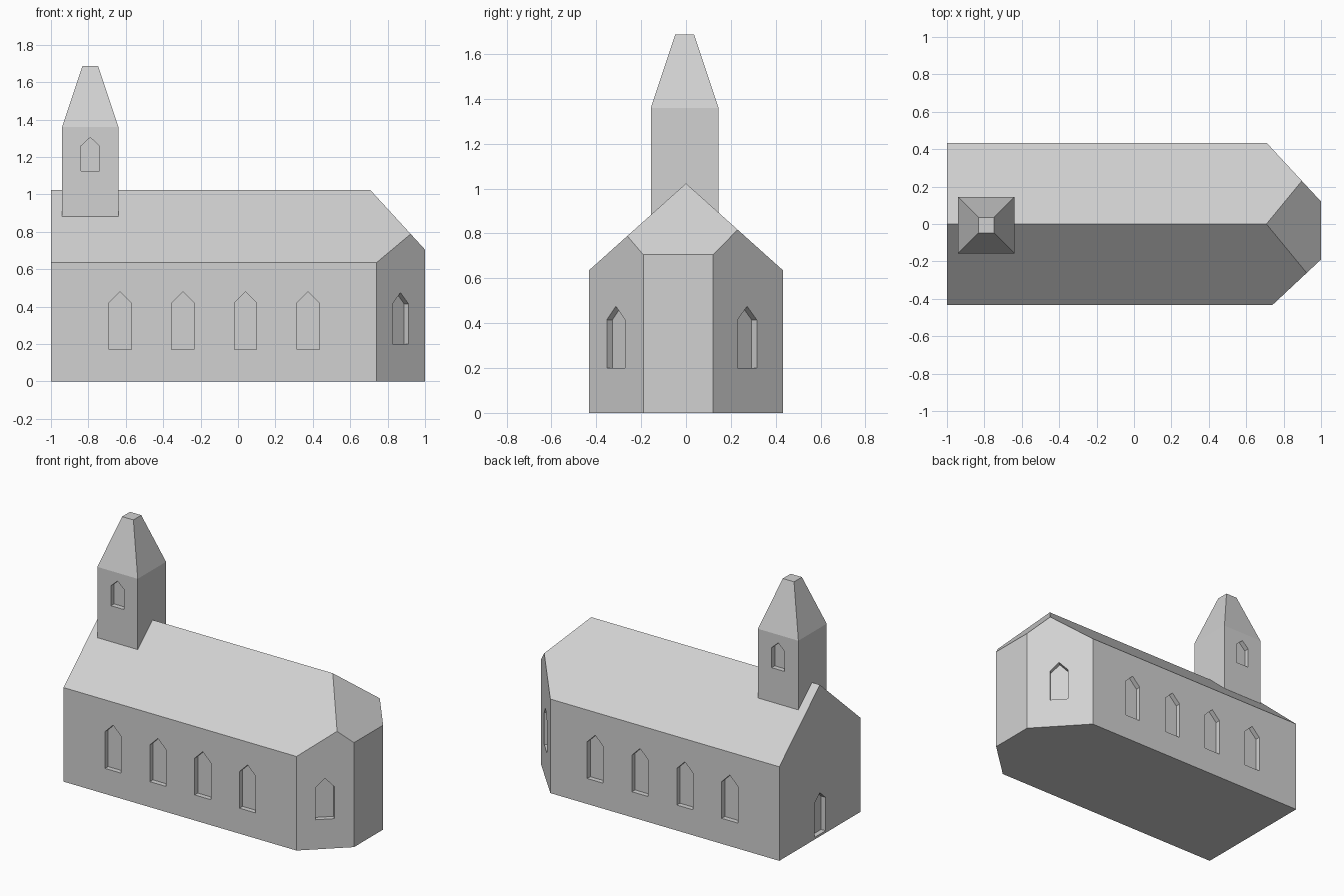
import bpy, bmesh
from mathutils import Vector

if "Cube" in bpy.data.objects:
    bpy.data.objects.remove(bpy.data.objects["Cube"])

stone = bpy.data.materials.new("light grey")
stone.diffuse_color = (0.64, 0.64, 0.64, 1)
stone.use_nodes = True
stone.node_tree.nodes["Principled BSDF"].inputs["Base Color"].default_value = stone.diffuse_color

HALF_W, EAVES, RIDGE = 0.433, 0.635, 1.023
DEPTH = 0.033                      # depth of window and door recesses


def finish(name, bm):
    bmesh.ops.recalc_face_normals(bm, faces=bm.faces)
    mesh = bpy.data.meshes.new(name)
    bm.to_mesh(mesh)
    bm.free()
    mesh.materials.append(stone)
    obj = bpy.data.objects.new(name, mesh)
    bpy.context.collection.objects.link(obj)
    return obj


def prism(bm, points, offset):
    """Extrude a flat outline along an offset."""
    face = bm.faces.new([bm.verts.new(p) for p in points])
    new = bmesh.ops.extrude_face_region(bm, geom=[face])["geom"]
    bmesh.ops.translate(bm, vec=offset,
                        verts=[v for v in new if isinstance(v, bmesh.types.BMVert)])


def opening(bm, x, y, normal, width, sill, shoulder, peak):
    """Pointed opening sunk into a wall at (x, y) facing along normal."""
    n = Vector((*normal, 0)).normalized()
    u = Vector((-n.y, n.x, 0))
    base = Vector((x, y, 0)) - n * DEPTH
    h = width / 2
    outline = [(-h, sill), (h, sill), (h, shoulder), (0, peak), (-h, shoulder)]
    prism(bm, [base + u * a + Vector((0, 0, z)) for a, z in outline], n * (DEPTH + 0.05))


def carve(obj, bm):
    """Cut the openings into a part and drop the cutter."""
    cutter = finish("opening_cutter", bm)
    cutter.hide_render = True
    mod = obj.modifiers.new("openings", 'BOOLEAN')
    mod.operation, mod.solver, mod.object = 'DIFFERENCE', 'EXACT', cutter
    bpy.context.view_layer.objects.active = obj
    bpy.ops.object.modifier_apply(modifier=mod.name)
    bpy.data.objects.remove(cutter)


# Nave: extruded gable, trimmed by two chamfer walls and a hipped roof end
bm = bmesh.new()
gable = [(-HALF_W, 0), (HALF_W, 0), (HALF_W, EAVES), (0, RIDGE), (-HALF_W, EAVES)]
prism(bm, [(-1, y, z) for y, z in gable], (2, 0, 0))
front_n = (0.243, -0.26)           # outward directions of the chamfer walls
back_n = (0.313, 0.29)
cuts = [((1, -0.19, 0), (*front_n, 0)),
        ((1, 0.12, 0), (*back_n, 0)),
        ((0.708, 0, RIDGE), (0.318, 0, 0.292))]
for co, no in cuts:
    cut = bmesh.ops.bisect_plane(bm, geom=bm.verts[:] + bm.edges[:] + bm.faces[:],
                                 dist=1e-6, plane_co=co, plane_no=no, clear_outer=True)
    bmesh.ops.contextual_create(
        bm, geom=[e for e in cut["geom_cut"] if isinstance(e, bmesh.types.BMEdge)])
nave = finish("nave", bm)

# Nave windows, chamfer windows and west door
bm = bmesh.new()
for side in (-1, 1):
    for i in range(4):
        opening(bm, -0.63 + 0.335 * i, side * HALF_W, (0, side), 0.12, 0.172, 0.42, 0.48)
opening(bm, 0.868, -0.312, front_n, 0.117, 0.2, 0.415, 0.475)
opening(bm, 0.858, 0.272, back_n, 0.117, 0.2, 0.415, 0.475)
opening(bm, -1, 0, (-1, 0), 0.12, 0.015, 0.24, 0.295)
carve(nave, bm)

# Bell tower: square shaft with a truncated spire on top
TX, TY, HALF_T = -0.79, -0.006, 0.151
bm = bmesh.new()
rings = []
for h, z in ((HALF_T, 0.88), (HALF_T, 1.36), (0.042, 1.687)):
    rings.append([bm.verts.new((TX + sx * h, TY + sy * h, z))
                  for sx, sy in ((-1, -1), (1, -1), (1, 1), (-1, 1))])
for low, high in zip(rings, rings[1:]):
    for i in range(4):
        j = (i + 1) % 4
        bm.faces.new((low[i], low[j], high[j], high[i]))
bm.faces.new(rings[0][::-1])
bm.faces.new(rings[-1])
tower = finish("bell_tower", bm)

# Belfry windows, front and back
bm = bmesh.new()
for side in (-1, 1):
    opening(bm, TX, TY + side * HALF_T, (0, side), 0.097, 1.125, 1.26, 1.305)
carve(tower, bm)
